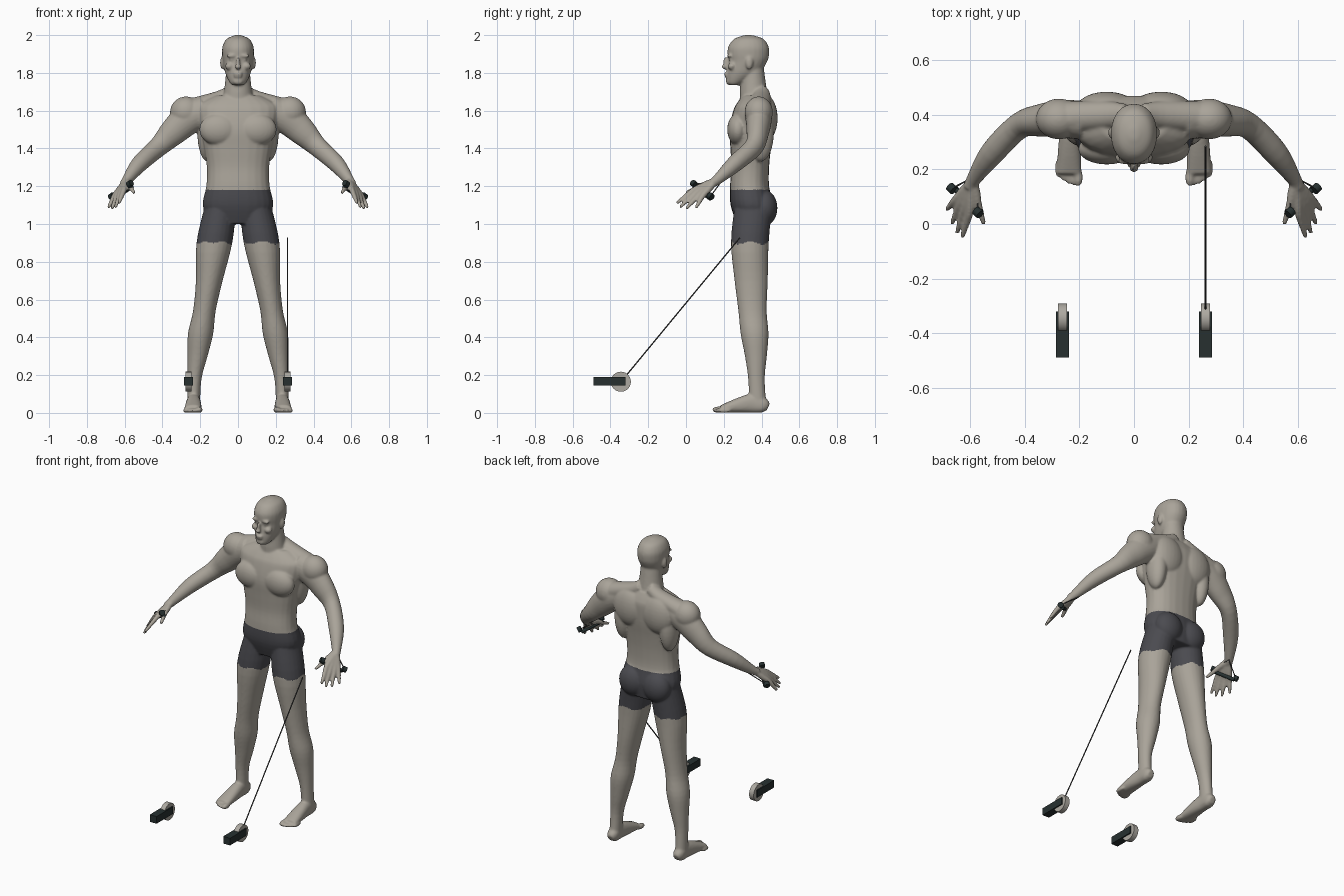
import bpy, bmesh, math
from mathutils import Vector, Matrix

if "Cube" in bpy.data.objects:
    bpy.data.objects.remove(bpy.data.objects["Cube"])


def material(name, *colour):
    mat = bpy.data.materials.new(name)
    mat.use_nodes = True
    mat.diffuse_color = (*colour, 1)
    shader = mat.node_tree.nodes["Principled BSDF"]
    shader.inputs["Base Color"].default_value = (*colour, 1)
    return mat


skin = material("warm grey skin", .4, .37, .32)
cloth = material("charcoal cloth", .07, .07, .08)
black = material("greenish black", .02, .03, .03)
metal = material("pale grey metal", .42, .4, .36)
cord = material("dark grey cord", .06, .06, .06)


def spline(rows, steps=4):
    """Smoothly interpolate between rows of numbers."""
    rows = [Vector(row) for row in rows]
    last = len(rows) - 1
    result = []
    for i in range(last):
        start, end = rows[i], rows[i + 1]
        leave = (end - rows[max(i - 1, 0)]) / 2
        arrive = (rows[min(i + 2, last)] - start) / 2
        for step in range(steps):
            t = step / steps
            ease = t * t * (3 - 2 * t)
            bend = t * (1 - t)
            result.append(start.lerp(end, ease) + leave * bend * (1 - t) - arrive * bend * t)
    return result + [rows[last]]


def loft(bm, rows, mirror=1, level=False, power=1, sides=24):
    """Skin elliptical rings (x, y, z, half width, half depth) into a closed form."""
    rows = spline(rows)
    last = len(rows) - 1
    rings = []
    for i, (x, y, z, width, depth) in enumerate(rows):
        across, over = Vector((1, 0, 0)), Vector((0, 1, 0))
        if not level:
            travel = rows[min(i + 1, last)] - rows[max(i - 1, 0)]
            along = Vector(travel[:3]).normalized()
            across = along.cross(Vector((0, 0, 1))).normalized()
            over = across.cross(along)
        ring = []
        for k in range(sides):
            angle = math.tau * k / sides
            c, s = math.cos(angle), math.sin(angle)
            c, s = math.copysign(abs(c) ** power, c), math.copysign(abs(s) ** power, s)
            point = Vector((x, y, z)) + across * c * width + over * s * depth
            point.x *= mirror
            ring.append(bm.verts.new(point))
        rings.append(ring)
    for low, high in zip(rings, rings[1:]):
        for k in range(sides):
            bm.faces.new((low[k - 1], low[k], high[k], high[k - 1]))
    bm.faces.new(rings[0])
    bm.faces.new(rings[-1])


def standing(rows):
    """Turn (z, half width, front, back) into rings centred on the body."""
    return [(0, (front + back) / 2, z, width, (back - front) / 2)
            for z, width, front, back in rows]


def blob(bm, centre, radii, mirror=1):
    x, y, z = centre
    place = Matrix.Translation((x * mirror, y, z)) @ Matrix.Diagonal((*radii, 1))
    bmesh.ops.create_uvsphere(bm, u_segments=24, v_segments=16, radius=1, matrix=place)


def finish(bm, name, mat):
    bmesh.ops.recalc_face_normals(bm, faces=bm.faces)
    mesh = bpy.data.meshes.new(name)
    bm.to_mesh(mesh)
    bm.free()
    obj = bpy.data.objects.new(name, mesh)
    bpy.context.collection.objects.link(obj)
    mesh.materials.append(mat)
    return obj


body = bmesh.new()

torso = [(1, .15, .27, .45), (1.1, .187, .236, .46), (1.2, .168, .233, .44),
         (1.3, .165, .24, .44), (1.4, .18, .235, .45), (1.5, .2, .23, .465),
         (1.6, .22, .25, .47), (1.64, .2, .27, .46), (1.68, .12, .3, .44)]
loft(body, standing(torso), level=True, power=.88)

neck = [(1.6, .1, .29, .45), (1.7, .075, .285, .43), (1.84, .06, .3, .41)]
loft(body, standing(neck), level=True)

head = [(1.735, .03, .23, .28), (1.75, .045, .217, .31), (1.8, .068, .216, .39),
        (1.86, .08, .226, .43), (1.9, .084, .22, .44), (1.94, .082, .224, .437),
        (1.98, .06, .255, .41), (2, .015, .31, .35)]
loft(body, standing(head), level=True, power=.95)

face_forms = {
    "nose bridge": ((0, .21, 1.85), (.011, .014, .035)),
    "nose tip": ((0, .204, 1.832), (.018, .015, .012)),
    "upper lip": ((0, .212, 1.796), (.026, .011, .007)),
    "lower lip": ((0, .214, 1.782), (.022, .01, .007)),
    "chin": ((0, .226, 1.755), (.028, .015, .018)),
}
for centre, radii in face_forms.values():
    blob(body, centre, radii)

paired_forms = {
    "brow": ((.034, .23, 1.89), (.028, .013, .009)),
    "eye": ((.033, .242, 1.868), (.015, .015, .011)),
    "cheek": ((.045, .243, 1.835), (.024, .022, .02)),
    "ear": ((.083, .335, 1.853), (.012, .02, .034)),
    "chest": ((.1, .275, 1.5), (.105, .057, .085)),
    "shoulder blade": ((.1, .425, 1.56), (.11, .06, .12)),
    "side muscle": ((.16, .395, 1.48), (.055, .07, .15)),
    "buttock": ((.085, .415, 1.085), (.09, .069, .095)),
    "shoulder": ((.275, .385, 1.592), (.085, .075, .083)),
}
neck_slope = [(.03, .4, 1.7, .04, .04), (.1, .4, 1.665, .05, .04), (.27, .39, 1.6, .06, .06)]
arm = [(.17, .38, 1.6, .07, .08), (.26, .385, 1.56, .07, .085), (.34, .38, 1.49, .06, .074),
       (.42, .36, 1.41, .048, .054), (.52, .26, 1.32, .045, .045), (.59, .16, 1.23, .026, .027),
       (.605, .13, 1.215, .022, .022)]
leg = [(.095, .355, 1.08, .085, .1), (.125, .338, .9, .095, .1), (.152, .345, .7, .071, .088),
       (.178, .352, .54, .06, .075), (.198, .363, .42, .067, .074), (.214, .37, .3, .053, .058),
       (.23, .373, .18, .037, .044), (.235, .38, .04, .034, .046)]
foot = [(.235, .435, .03, .02, .02), (.235, .41, .04, .034, .04), (.235, .35, .05, .036, .05),
        (.236, .28, .04, .042, .04), (.238, .185, .02, .046, .02)]

wrist = Vector((.59, .16, 1.23))
index_knuckle, little_knuckle = Vector((.603, .04, 1.18)), Vector((.655, .088, 1.148))
index_tip, little_tip = Vector((.63, -.05, 1.11)), Vector((.687, .052, 1.085))


def finger(knuckle, tip, mirror):
    """Bone from the wrist over the knuckle to the fingertip."""
    stations = [(wrist, .018), (wrist.lerp(knuckle, .6), .018), (knuckle, .015),
                (knuckle.lerp(tip, .5), .0125), (tip, .009)]
    loft(body, [(*point, radius, radius) for point, radius in stations], mirror, sides=12)


for mirror in (1, -1):
    for centre, radii in paired_forms.values():
        blob(body, centre, radii, mirror)
    loft(body, neck_slope, mirror)
    loft(body, arm, mirror)
    loft(body, leg, mirror, level=True)
    loft(body, foot, mirror, power=.85)
    # Four fingers fan out, the middle ones longer, then the thumb
    for i in range(4):
        spread = i / 3
        longer = Vector((0, -.02, -.015)) * math.sin(math.pi * spread)
        finger(index_knuckle.lerp(little_knuckle, spread),
               index_tip.lerp(little_tip, spread) + longer, mirror)
    finger(Vector((.572, .075, 1.2)), Vector((.55, 0, 1.165)), mirror)
    # Toes shrink and step back from the big toe outwards
    for i in range(5):
        size = .0125 if i else .017
        blob(body, (.204 + .0185 * i, .172 + .002 * i * i, size), (size, .035, size), mirror)

# Fuse the forms into one smooth figure
figure = finish(body, "body", skin)
bpy.context.view_layer.objects.active = figure
figure.select_set(True)
fuse = figure.modifiers.new("fuse", 'REMESH')
fuse.mode, fuse.voxel_size = 'VOXEL', .0062
relax = figure.modifiers.new("relax", 'SMOOTH')
relax.factor, relax.iterations = .5, 7
for modifier in ("fuse", "relax"):
    bpy.ops.object.modifier_apply(modifier=modifier)

# Shorts are the hip faces between the waistband and a wavy hem
figure.data.materials.append(cloth)
for face in figure.data.polygons:
    x, y, z = face.center
    hem = .9 + .006 * math.sin(x * 60) + .005 * math.sin(y * 60)
    face.material_index = int(abs(x) < .3 and hem < z < 1.183)
    face.use_smooth = True


def rod(name, start, end, radius, mat, sides=12):
    """Straight cylinder between two points."""
    start, end = Vector(start), Vector(end)
    bm = bmesh.new()
    turn = (end - start).to_track_quat('Z', 'Y').to_matrix().to_4x4()
    place = Matrix.Translation((start + end) / 2) @ turn
    bmesh.ops.create_cone(bm, cap_ends=True, segments=sides, radius1=radius, radius2=radius,
                          depth=(end - start).length, matrix=place)
    obj = finish(bm, name, mat)
    for face in obj.data.polygons:
        face.use_smooth = len(face.vertices) == 4


for mirror, label in ((1, "left"), (-1, "right")):
    # Grip across the palm with end knobs and two straps back to the wrist
    inner, outer = Vector((.572 * mirror, .042, 1.213)), Vector((.668 * mirror, .13, 1.147))
    drop = Vector((-.012 * mirror, 0, -.014))
    reach = (outer - inner).normalized() * .012
    rod(f"{label}_grip", inner + drop, outer + drop, .011, black)
    for end, part in ((inner, "inner"), (outer, "outer")):
        rod(f"{label}_{part}_knob", end - reach, end + reach, .017, black, sides=16)
        rod(f"{label}_{part}_strap", end, (.572 * mirror, .18, 1.215), .003, cord)
    # Floor pulley: wheel held in a square arm
    rod(f"{label}_pulley_wheel", (.246 * mirror, -.345, .165), (.278 * mirror, -.345, .165),
        .053, metal, sides=40)
    arm_block = bmesh.new()
    place = Matrix.Translation((.262 * mirror, -.405, .168))
    bmesh.ops.create_cube(arm_block, size=1, matrix=place @ Matrix.Diagonal((.048, .17, .046, 1)))
    finish(arm_block, f"{label}_pulley_arm", black)

# Cable pulled up from the left wheel
rod("cable", (.262, -.315, .2), (.262, .285, .927), .0035, cord)
